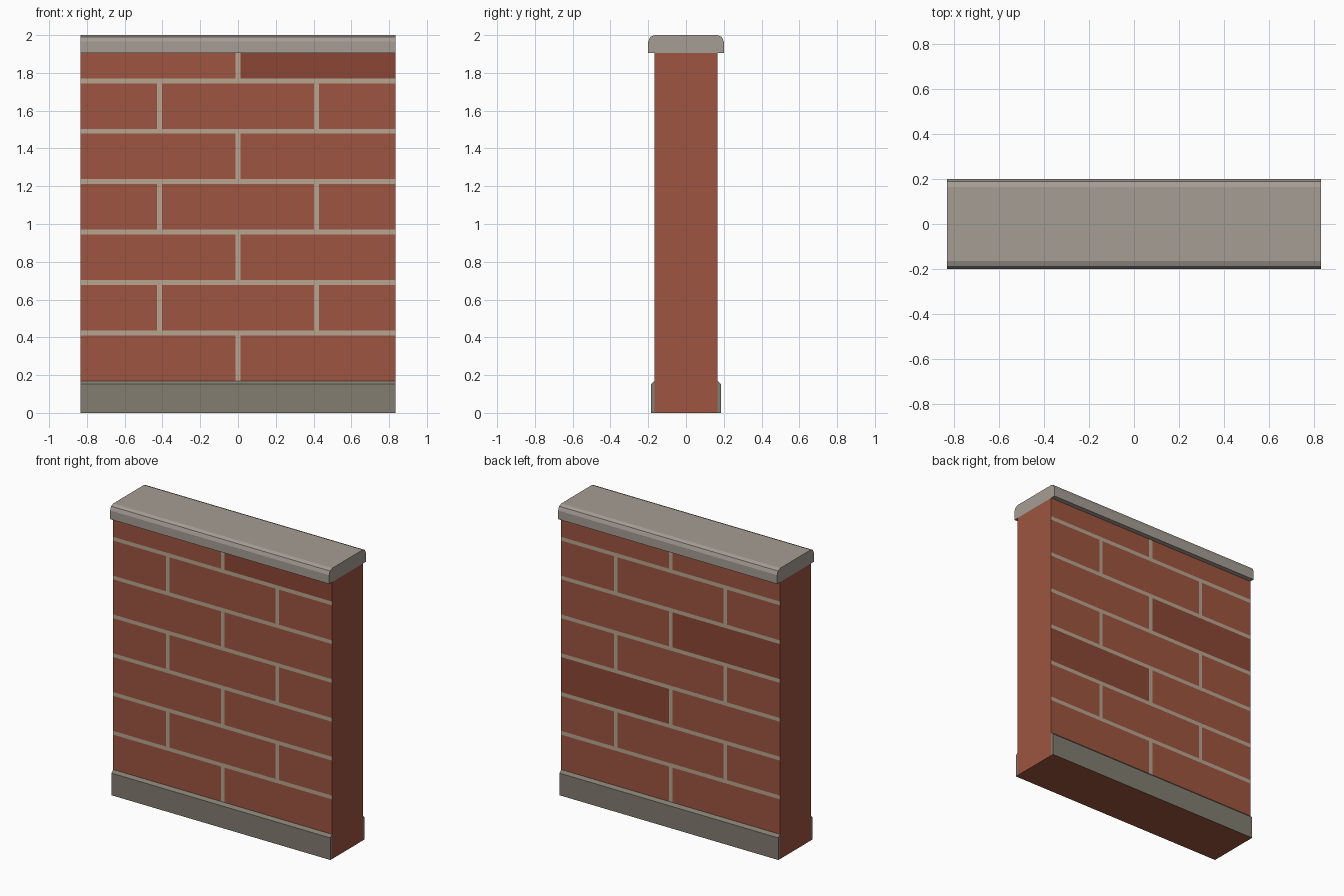
import bpy, bmesh
from mathutils import Vector

if "Cube" in bpy.data.objects:
    bpy.data.objects.remove(bpy.data.objects["Cube"])

W, D = 0.833, 0.167          # half length and half thickness of the wall
TOP, JOINT = 1.905, 0.013    # wall top, half joint width
PITCH, FIRST = 0.267, 0.423  # bed joint spacing, first bed joint


def material(name, rgb):
    m = bpy.data.materials.new(name)
    m.diffuse_color = (*rgb, 1)
    m.use_nodes = True
    m.node_tree.nodes["Principled BSDF"].inputs["Base Color"].default_value = m.diffuse_color
    return m


brick = material("brick", (0.34, 0.091, 0.051))
dark = material("dark_brick", (0.26, 0.062, 0.035))
mortar = material("mortar", (0.48, 0.376, 0.283))
stone = material("cap_stone", (0.376, 0.337, 0.296))
base = material("plinth_stone", (0.223, 0.205, 0.165))


def finish(bm, name, mats):
    bmesh.ops.recalc_face_normals(bm, faces=bm.faces)
    me = bpy.data.meshes.new(name)
    bm.to_mesh(me)
    bm.free()
    for m in mats:
        me.materials.append(m)
    ob = bpy.data.objects.new(name, me)
    bpy.context.collection.objects.link(ob)
    return ob


def extrude_profile(name, points, mats):
    """Extrude a (y, z) profile along the wall length."""
    bm = bmesh.new()
    face = bm.faces.new([bm.verts.new((-W, y, z)) for y, z in points])
    ext = bmesh.ops.extrude_face_region(bm, geom=[face], use_keep_orig=True)
    verts = [g for g in ext["geom"] if isinstance(g, bmesh.types.BMVert)]
    bmesh.ops.translate(bm, verts=verts, vec=(2 * W, 0, 0))
    bm.normal_update()
    # underside takes the last material
    for f in bm.faces:
        if all(v.co.z < 0.001 for v in f.verts):
            f.material_index = len(mats) - 1
    return finish(bm, name, mats)


# Wall: box cut along every joint, flush mortar set by material
bm = bmesh.new()
bmesh.ops.create_cube(bm, size=1)
for v in bm.verts:
    v.co = Vector((v.co.x * 2 * W, v.co.y * 2 * D, (v.co.z + 0.5) * TOP))
beds = [FIRST + i * PITCH for i in range(6)]
heads = [[0.0], [-W / 2, W / 2]]


def cut(co, no):
    bmesh.ops.bisect_plane(bm, geom=bm.verts[:] + bm.edges[:] + bm.faces[:],
                           plane_co=co, plane_no=no, dist=1e-5)


for s in (-JOINT, JOINT):
    for z in beds:
        cut((0, 0, z + s), (0, 0, 1))
    for x in heads[0] + heads[1]:
        cut((x + s, 0, 0), (1, 0, 0))

# Darker bricks as (side of wall, course, side of centre)
dark_bricks = {(-1, 6, 1), (1, 2, 1), (1, 4, -1)}
bm.normal_update()
for f in bm.faces:
    if abs(f.normal.y) < 0.5:
        continue
    c = f.calc_center_median()
    course = sum(c.z > z for z in beds)
    in_bed = any(abs(c.z - z) < JOINT for z in beds)
    in_head = any(abs(c.x - x) < JOINT for x in heads[course % 2])
    key = (1 if c.y > 0 else -1, course, 1 if c.x > 0 else -1)
    f.material_index = 2 if in_bed or in_head else int(key in dark_bricks)
finish(bm, "brick_wall", [brick, dark, mortar])

# Plinth strips with chamfered tops, front and back
for name, s in (("front_plinth", -1), ("back_plinth", 1)):
    extrude_profile(name, [(s * D, 0), (s * 0.185, 0), (s * 0.185, 0.152),
                           (s * D, 0.17)], [base, brick])

# Coping cap with rounded upper edges
half = [(0.2, TOP), (0.2, 1.965), (0.19, 1.99), (0.165, 2.0)]
extrude_profile("coping_cap", half + [(-y, z) for y, z in reversed(half)], [stone])
